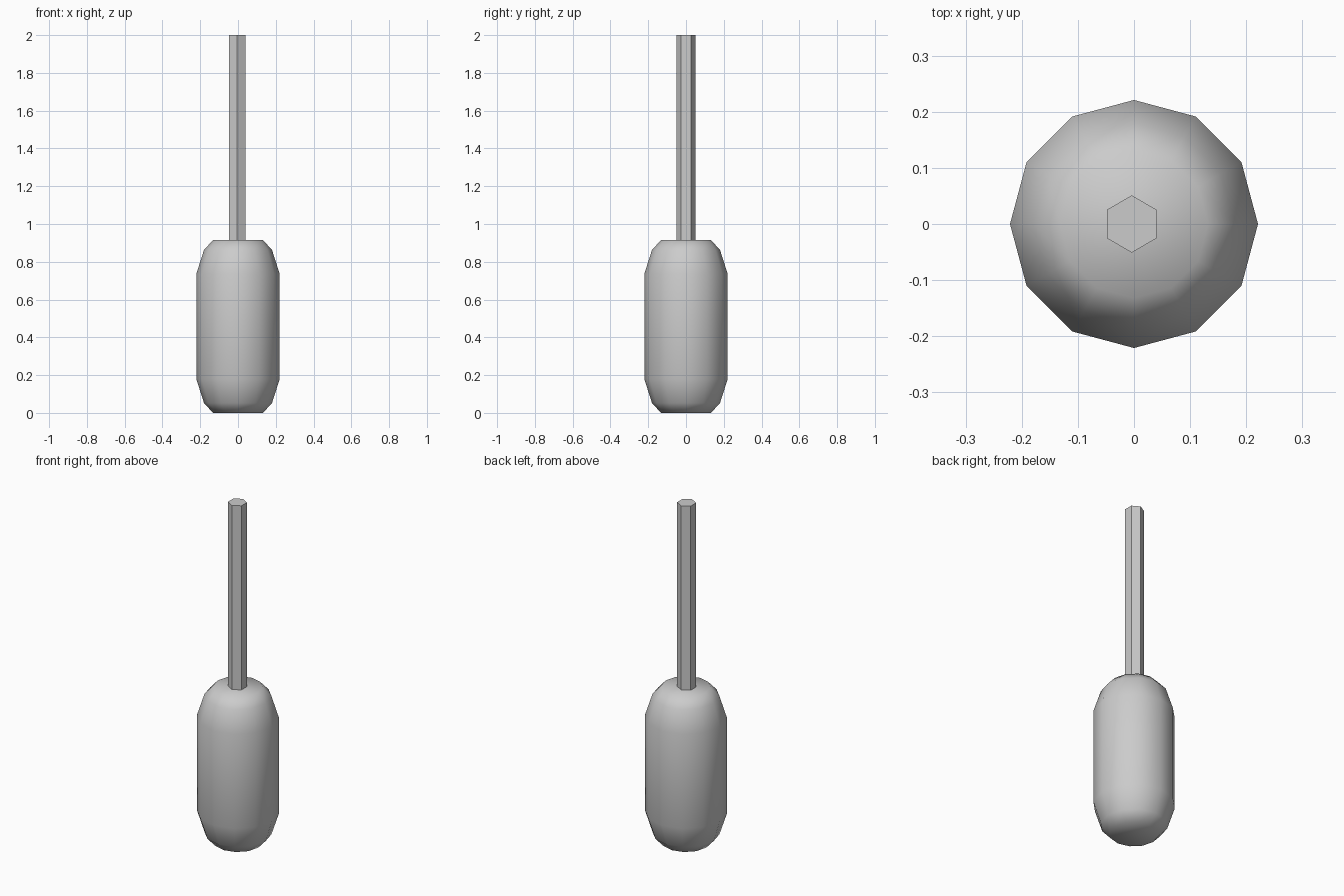
import bpy, bmesh, math

if "Cube" in bpy.data.objects:
    bpy.data.objects.remove(bpy.data.objects["Cube"])

grey = bpy.data.materials.new("light grey")
grey.diffuse_color = (0.6, 0.6, 0.6, 1)
grey.use_nodes = True
grey.node_tree.nodes["Principled BSDF"].inputs["Base Color"].default_value = grey.diffuse_color


def lathe(name, profile, sides, start, centre=(0, 0), smooth=False):
    """Closed solid of stacked rings from (radius, height) points."""
    bm = bmesh.new()
    rings = []
    for r, z in profile:
        angles = [start + math.tau * i / sides for i in range(sides)]
        rings.append([bm.verts.new((centre[0] + r * math.cos(a),
                                    centre[1] + r * math.sin(a), z)) for a in angles])
    for low, high in zip(rings, rings[1:]):
        for i in range(sides):
            j = (i + 1) % sides
            bm.faces.new((low[i], low[j], high[j], high[i]))
    bm.faces.new(rings[0][::-1])
    bm.faces.new(rings[-1])
    for f in bm.faces:
        f.smooth = smooth
    mesh = bpy.data.meshes.new(name)
    bm.to_mesh(mesh)
    bm.free()
    mesh.materials.append(grey)
    obj = bpy.data.objects.new(name, mesh)
    bpy.context.collection.objects.link(obj)
    return obj


# Rounded twelve-sided grip
lathe("handle", [(0.132, 0), (0.18, 0.052), (0.221, 0.18),
                 (0.221, 0.735), (0.18, 0.863), (0.132, 0.915)],
      12, 0, smooth=True)

# Hexagonal shaft, slightly off centre, set into the grip
lathe("shaft", [(0.051, 0.9), (0.051, 2.0)], 6, math.pi / 2, centre=(-0.004, 0))
